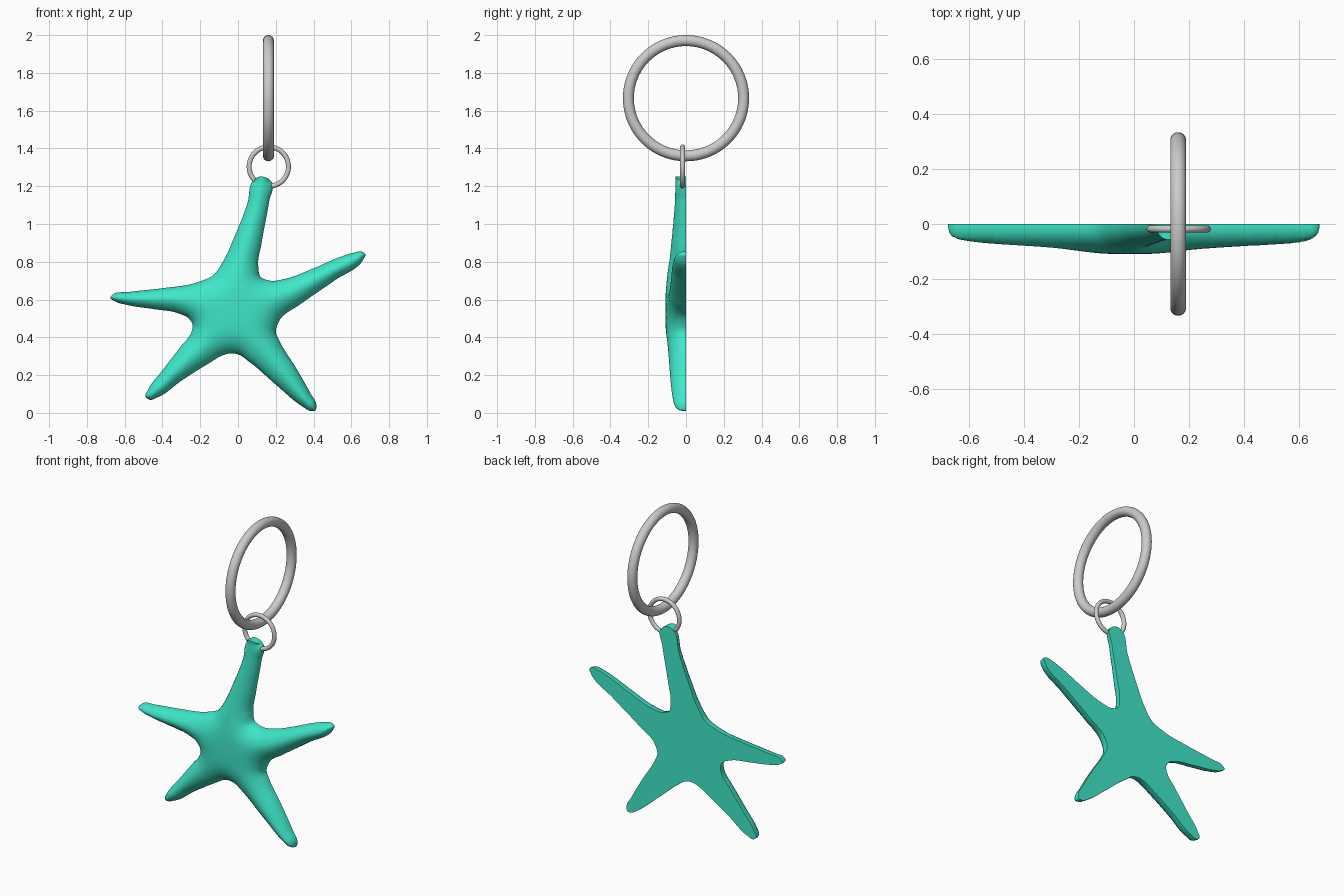
import bpy, bmesh, math
from mathutils import Vector, kdtree
from mathutils.geometry import delaunay_2d_cdt

if "Cube" in bpy.data.objects:
    bpy.data.objects.remove(bpy.data.objects["Cube"])

# Starfish outline control points (x, z), clockwise from the top arm
OUTLINE = [
    (.085, 1.235), (.11, 1.25), (.16, 1.24), (.18, 1.22), (.165, 1.12), (.125, .9), (.107, .78),
    (.12, .72), (.17, .70), (.25, .71), (.4, .765), (.54, .825), (.62, .85), (.65, .855),
    (.675, .84), (.665, .815), (.51, .70), (.33, .575), (.22, .49), (.2, .43), (.22, .38),
    (.3, .25), (.38, .11), (.415, .04), (.41, .012), (.385, .01), (.34, .035), (.2, .15),
    (.06, .27), (0, .31), (-.04, .315), (-.08, .305), (-.15, .265), (-.3, .17), (-.42, .085),
    (-.47, .07), (-.49, .085), (-.475, .125), (-.4, .225), (-.3, .355), (-.25, .42),
    (-.24, .465), (-.26, .50), (-.31, .525), (-.45, .55), (-.58, .57), (-.65, .59),
    (-.677, .61), (-.66, .628), (-.58, .64), (-.4, .66), (-.22, .69), (-.13, .73),
    (-.08, .80), (-.02, .93), (.05, 1.11)]
STEP = .007


def smooth_outline(ctrl, step):
    """Closed Catmull-Rom curve resampled at even spacing."""
    c = [Vector(p) for p in ctrl]
    n, dense = len(c), []
    for i in range(n):
        a, b, d, e = c[i - 1], c[i], c[(i + 1) % n], c[(i + 2) % n]
        # centripetal-style tangents avoid overshoot on uneven spacing
        l0, l1, l2 = (b - a).length, (d - b).length, (e - d).length
        m1 = ((b - a) / l0 * l1 + (d - b) / l1 * l0) / (l0 + l1) * l1
        m2 = ((d - b) / l1 * l2 + (e - d) / l2 * l1) / (l1 + l2) * l1
        for k in range(40):
            t = k / 40
            dense.append(b * (2*t**3 - 3*t*t + 1) + m1 * (t**3 - 2*t*t + t)
                         + d * (3*t*t - 2*t**3) + m2 * (t**3 - t*t))
    out, run = [dense[0]], 0
    for p, q in zip(dense, dense[1:]):
        run += (q - p).length
        if run >= step:
            out.append(q)
            run -= step
    return out


def make_starfish():
    rim = smooth_outline(OUTLINE, STEP)[::-1]
    n = len(rim)
    inward = []
    for i in range(n):
        t = (rim[(i + 1) % n] - rim[i - 1]).normalized()
        inward.append(Vector((-t.y, t.x)))

    # points: rim, two inset rings, then an even grid inside
    pts = list(rim)
    for off in (.004, .012):
        pts += [p + m * off for p, m in zip(rim, inward)]
    tree = kdtree.KDTree(n)
    for i, p in enumerate(rim):
        tree.insert((p.x, p.y, 0), i)
    tree.balance()
    g = .014
    for ix in range(-50, 51):
        for iz in range(0, 91):
            p = Vector((ix * g, iz * g))
            _, i, dist = tree.find((p.x, p.y, 0))
            if dist > .018 and (p - rim[i]).dot(inward[i]) > 0:
                pts.append(p)
    res = delaunay_2d_cdt(pts, [], [list(range(n))], 1, 1e-5)

    # rounded relief: soft distance to the sides, ignoring the blunt top end
    sides = [(p.x, p.y) for p in rim if p.y < 1.232]

    def height(x, z):
        s = sum(1 / max((x - a)**2 + (z - b)**2, 1e-8)**2 for a, b in sides)
        phi = (s * STEP * 2 / math.pi) ** (-1 / 3)
        f = math.sqrt(max(0, 1 - max(0, 1 - phi / .17)**2))
        taper = 1 - .4 * min(1, max(0, (z - .75) / .5))
        return .012 + .098 * f * taper

    bm = bmesh.new()
    vs = [bm.verts.new((p.x, -height(p.x, p.y), p.y)) for p in res[0]]
    for f in res[2]:
        bm.faces.new([vs[i] for i in f])
    bmesh.ops.delete(bm, geom=[v for v in bm.verts if not v.link_faces], context='VERTS')

    # thin side wall and flat back
    edges = [e for e in bm.edges if e.is_boundary]
    ext = bmesh.ops.extrude_edge_only(bm, edges=edges)['geom']
    for v in ext:
        if isinstance(v, bmesh.types.BMVert):
            v.co.y = 0
    back = [e for e in ext if isinstance(e, bmesh.types.BMEdge)]
    bmesh.ops.edgeloop_fill(bm, edges=back)
    bmesh.ops.recalc_face_normals(bm, faces=bm.faces)
    me = bpy.data.meshes.new("starfish")
    bm.to_mesh(me)
    bm.free()
    ob = bpy.data.objects.new("starfish", me)
    bpy.context.collection.objects.link(ob)
    bpy.ops.object.select_all(action='DESELECT')
    ob.select_set(True)
    bpy.context.view_layer.objects.active = ob
    bpy.ops.object.shade_smooth_by_angle(angle=math.radians(50))
    mat = bpy.data.materials.new("sea_green")
    mat.diffuse_color = (.05, .8, .58, 1)
    mat.use_nodes = True
    mat.node_tree.nodes["Principled BSDF"].inputs["Base Color"].default_value = mat.diffuse_color
    me.materials.append(mat)


def make_ring(name, loc, rot, outer, tube):
    bpy.ops.mesh.primitive_torus_add(location=loc, rotation=rot, major_radius=outer - tube,
                                     minor_radius=tube, major_segments=96, minor_segments=24)
    bpy.context.object.name = name
    bpy.ops.object.shade_smooth()


make_starfish()
# Small link through the arm tip, large key ring through the link
make_ring("small_link", (.163, -.018, 1.304), (math.pi / 2, 0, 0), .117, .013)
make_ring("key_ring", (.161, 0, 1.666), (0, math.pi / 2, 0), .334, .029)
